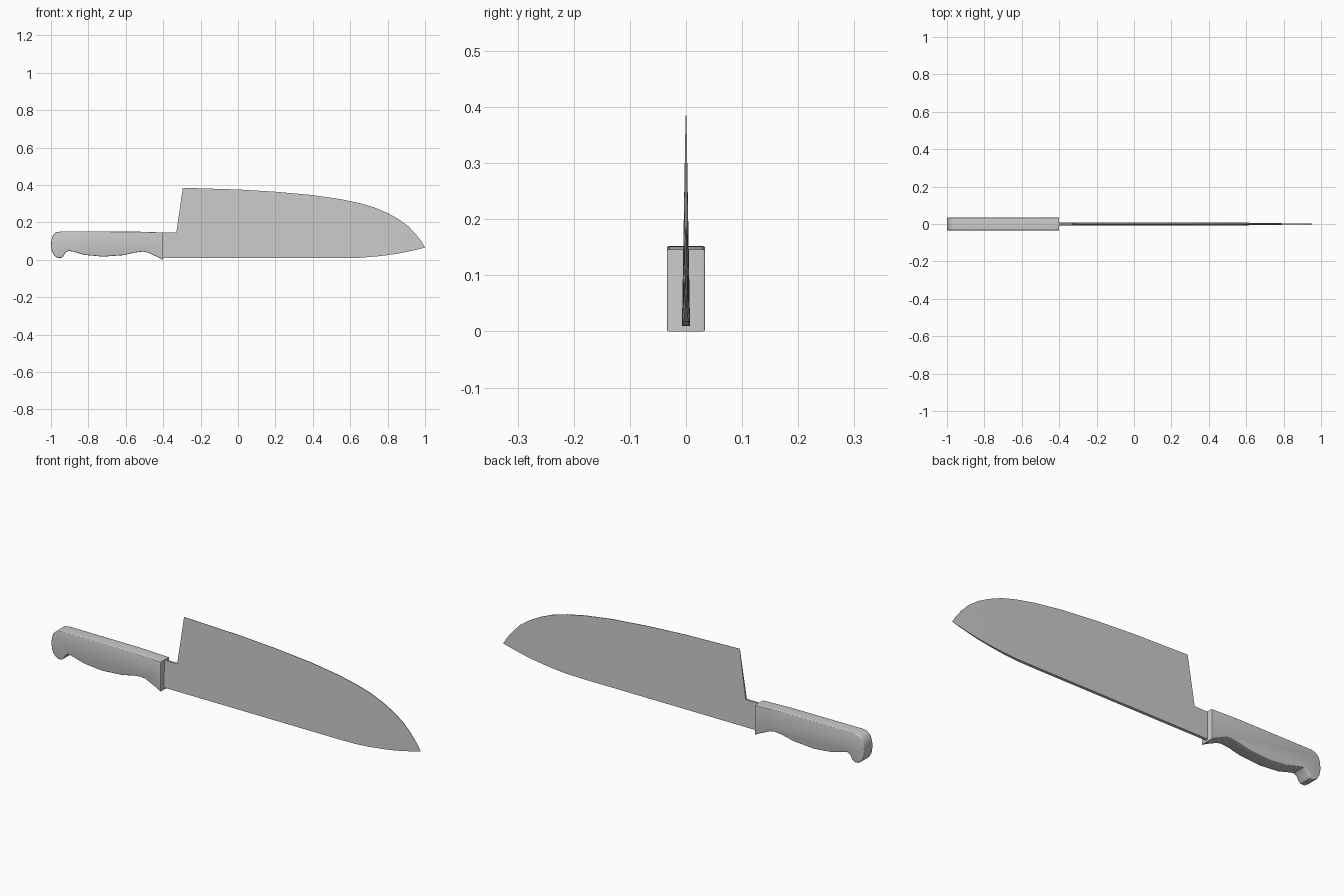
import bpy, bmesh

if "Cube" in bpy.data.objects:
    bpy.data.objects.remove(bpy.data.objects["Cube"])

HANDLE = [(-0.40, 0.146), (-0.55, 0.151), (-0.945, 0.152), (-0.972, 0.147), (-0.99, 0.13),
          (-0.998, 0.105), (-1.0, 0.075), (-0.995, 0.045), (-0.982, 0.022), (-0.965, 0.011),
          (-0.945, 0.011), (-0.933, 0.02), (-0.923, 0.038), (-0.905, 0.049), (-0.88, 0.043),
          (-0.82, 0.026), (-0.72, 0.017), (-0.61, 0.025), (-0.55, 0.039), (-0.51, 0.044),
          (-0.485, 0.04), (-0.42, 0.01), (-0.405, 0.001), (-0.40, 0.0)]

# x, bottom z (thick spine), top z (cutting edge)
BLADE = [(-0.41, 0.01, 0.145), (-0.33, 0.01, 0.145), (-0.295, 0.01, 0.385), (0.0, 0.01, 0.376),
         (0.2, 0.01, 0.364), (0.4, 0.01, 0.346), (0.55, 0.01, 0.324), (0.65, 0.011, 0.303),
         (0.73, 0.017, 0.28), (0.80, 0.025, 0.25), (0.86, 0.034, 0.217), (0.91, 0.044, 0.18),
         (0.95, 0.053, 0.138), (0.98, 0.06, 0.10), (1.0, 0.065, 0.067)]


def finish(name, bm, angle=0.6):
    bmesh.ops.recalc_face_normals(bm, faces=bm.faces)
    me = bpy.data.meshes.new(name)
    bm.to_mesh(me)
    bm.free()
    ob = bpy.data.objects.new(name, me)
    bpy.context.collection.objects.link(ob)
    bpy.ops.object.select_all(action='DESELECT')
    bpy.context.view_layer.objects.active = ob
    ob.select_set(True)
    bpy.ops.object.shade_smooth_by_angle(angle=angle)
    return ob


def slab(y0, y1, inset=0.0, bevel=0.0):
    """Handle outline extruded from y0 to y1, optionally inset or with a rounded outer rim."""
    bm = bmesh.new()
    face = bm.faces.new([bm.verts.new((x, y0, z)) for x, z in HANDLE])
    if inset:
        rim = bmesh.ops.inset_region(bm, faces=[face], thickness=inset, use_boundary=True)
        bmesh.ops.delete(bm, geom=rim['faces'], context='FACES')
    ext = bmesh.ops.extrude_face_region(bm, geom=list(bm.faces), use_keep_orig=True)
    moved = [v for v in ext['geom'] if isinstance(v, bmesh.types.BMVert)]
    bmesh.ops.translate(bm, verts=moved, vec=(0, y1 - y0, 0))
    bmesh.ops.recalc_face_normals(bm, faces=bm.faces)
    if bevel:
        outer = set(moved)
        edges = [e for e in bm.edges if all(v in outer for v in e.verts)]
        bmesh.ops.bevel(bm, geom=edges, offset=bevel, segments=3, profile=0.5,
                        affect='EDGES', clamp_overlap=True)
    return bm


# Blade: wedge section, thinning towards the edge and the tip
bm = bmesh.new()
rings = []
for x, lo, hi in BLADE:
    tip = 1.0 if x < 0.6 else 1.0 - 0.9 * (x - 0.6) / 0.4
    ring = []
    for z, side in ((lo, -1), (hi, -1), (hi, 1), (lo, 1)):
        half = max(0.0074 * (1 - z / 0.43) * tip, 0.0005)
        ring.append(bm.verts.new((x, side * half, z)))
    rings.append(ring)
for a, b in zip(rings, rings[1:]):
    for i in range(4):
        j = (i + 1) % 4
        bm.faces.new((a[i], a[j], b[j], b[i]))
bm.faces.new(rings[0])
bm.faces.new(rings[-1])
finish("blade", bm)

# Tang: recessed core between the scales
finish("tang", slab(-0.008, 0.008, inset=0.005))

# Handle scales: one side modelled, mirrored across y
scale = finish("handle_scales", slab(0.0075, 0.034, bevel=0.005))
mirror = scale.modifiers.new("Mirror", 'MIRROR')
mirror.use_axis = (False, True, False)
mirror.use_clip = False
